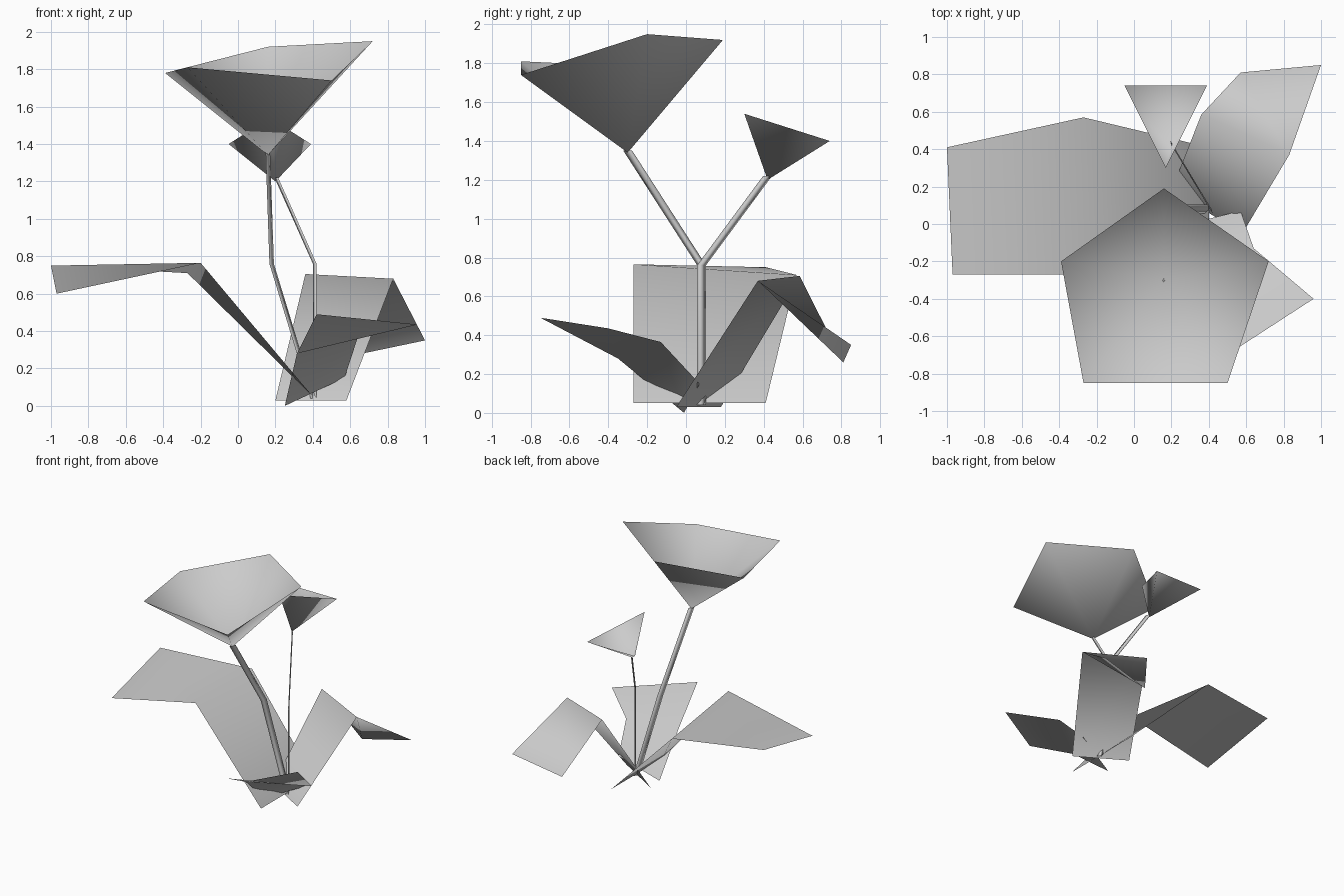
import bpy
from mathutils import Vector

grey = bpy.data.materials.new("plain_grey")
grey.diffuse_color = (0.6, 0.6, 0.6, 1)


def make(name, verts, faces):
    mesh = bpy.data.meshes.new(name)
    mesh.from_pydata([tuple(v) for v in verts], [], faces)
    mesh.materials.append(grey)
    mesh.shade_smooth()
    obj = bpy.data.objects.new(name, mesh)
    bpy.context.collection.objects.link(obj)
    return obj


def leaf(name, base, fold, tip):
    # two bent panels: stalk panel and drooping tip panel
    make(name, base + fold + tip, [(0, 1, 3, 2), (2, 3, 5, 4)])


def cup(name, apex, rim):
    # open cone of flat petals meeting at the stem
    n = len(rim)
    make(name, [apex] + rim, [(0, 1 + i, 1 + (i + 1) % n) for i in range(n)])


def stem(name, path, wide, thin):
    # slim diamond section swept along the path
    wide, thin = Vector(wide), Vector(thin)
    verts = [Vector(p) + o for p in path for o in (wide, thin, -wide, -thin)]
    faces = [(4 * r + i, 4 * r + (i + 1) % 4, 4 * r + 4 + (i + 1) % 4, 4 * r + 4 + i)
             for r in range(len(path) - 1) for i in range(4)]
    make(name, verts, faces)


# Leaves
leaf("left_leaf",
     [(0.40, -0.27, 0.05), (0.40, 0.41, 0.05)],
     [(-0.20, -0.27, 0.765), (-0.27, 0.57, 0.71)],
     [(-0.97, -0.27, 0.60), (-1.0, 0.41, 0.75)])
leaf("front_leaf",
     [(0.25, -0.01, 0.0), (0.57, 0.07, 0.15)],
     [(0.315, -0.35, 0.28), (0.64, -0.13, 0.365)],
     [(0.42, -0.75, 0.49), (0.96, -0.40, 0.435)])
leaf("back_leaf",
     [(0.58, -0.05, 0.03), (0.20, 0.18, 0.03)],
     [(0.83, 0.37, 0.68), (0.36, 0.585, 0.705)],
     [(1.0, 0.85, 0.35), (0.57, 0.81, 0.26)])

# Flowers
cup("large_flower", (0.16, -0.30, 1.34),
    [(0.16, 0.19, 1.92), (-0.39, -0.20, 1.78), (-0.27, -0.85, 1.81),
     (0.50, -0.85, 1.74), (0.72, -0.20, 1.95)])
cup("small_flower", (0.20, 0.42, 1.20),
    [(0.17, 0.30, 1.54), (0.39, 0.74, 1.40), (-0.05, 0.74, 1.40)])

# Stems
stem("large_stem", [(0.40, 0.08, 0.04), (0.18, 0.08, 0.76), (0.16, -0.30, 1.35)],
     (0.012, 0.023, 0), (0.004, -0.003, 0))
stem("small_stem", [(0.41, 0.08, 0.04), (0.41, 0.08, 0.76), (0.205, 0.42, 1.22)],
     (0.010, -0.023, 0), (0.003, 0.002, 0))
